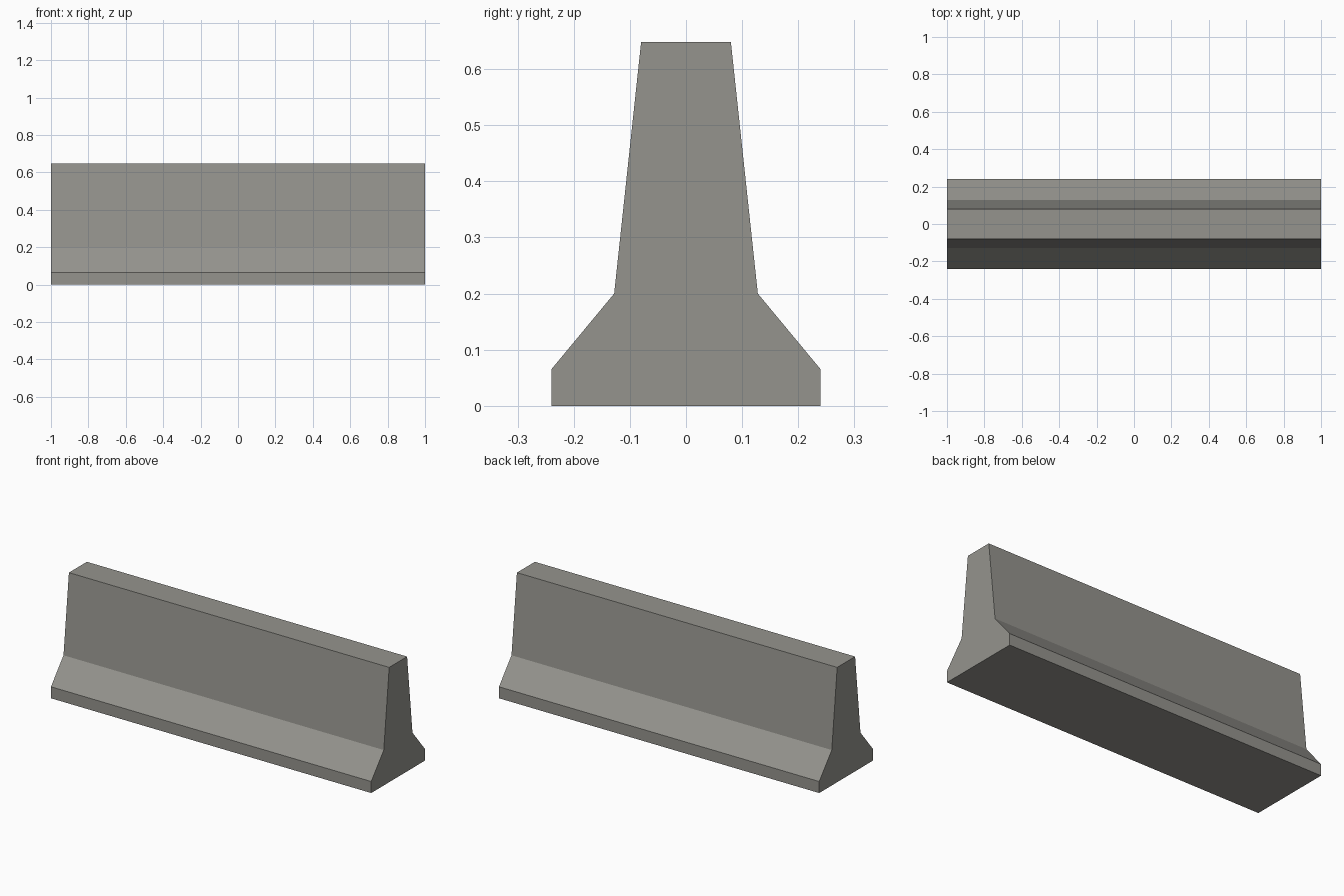
import bpy
import bmesh

cube = bpy.data.objects.get("Cube")
if cube:
    bpy.data.objects.remove(cube, do_unlink=True)

# Concrete colour
concrete = bpy.data.materials.new("concrete_grey")
concrete.use_nodes = True
colour = (0.30, 0.295, 0.27, 1.0)
concrete.diffuse_color = colour
shader = concrete.node_tree.nodes["Principled BSDF"]
shader.inputs["Base Color"].default_value = colour
shader.inputs["Roughness"].default_value = 0.9

# Half cross-section (y, z) from the foot to the top, mirrored to the other side
half = [(0.24, 0.0), (0.24, 0.065), (0.128, 0.2), (0.08, 0.648)]
section = half + [(-y, z) for y, z in reversed(half)]

# Barrier: the cross-section extruded along x
bm = bmesh.new()
end = bm.faces.new([bm.verts.new((-1, y, z)) for y, z in section])
result = bmesh.ops.extrude_face_region(bm, geom=[end], use_keep_orig=True)
moved = [v for v in result["geom"] if isinstance(v, bmesh.types.BMVert)]
bmesh.ops.translate(bm, verts=moved, vec=(2, 0, 0))
bmesh.ops.recalc_face_normals(bm, faces=bm.faces)

mesh = bpy.data.meshes.new("concrete_barrier")
bm.to_mesh(mesh)
bm.free()
mesh.materials.append(concrete)
barrier = bpy.data.objects.new("concrete_barrier", mesh)
bpy.context.collection.objects.link(barrier)
